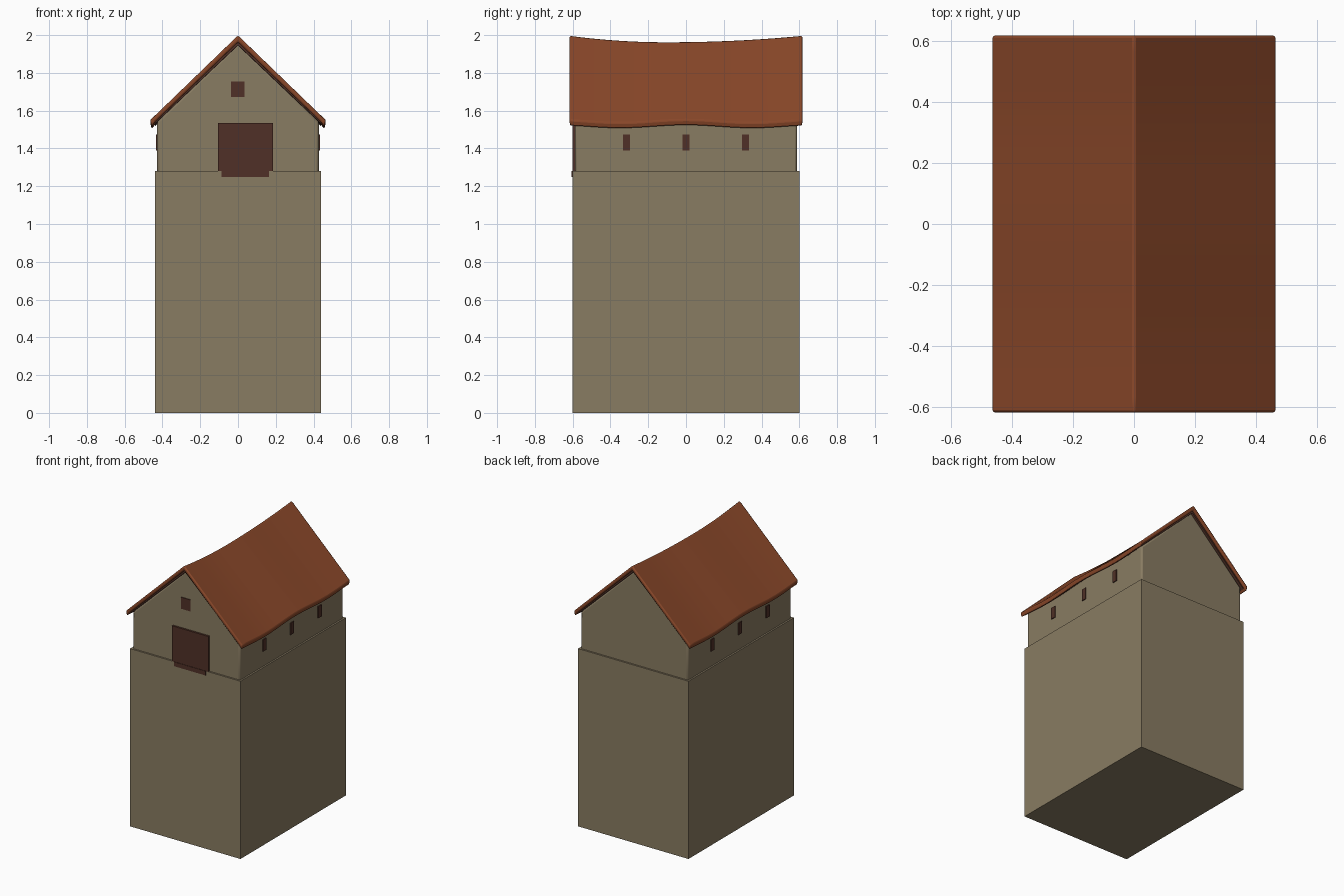
import bpy, bmesh, math

if "Cube" in bpy.data.objects:
    bpy.data.objects.remove(bpy.data.objects["Cube"])


def material(name, rgb):
    m = bpy.data.materials.new(name)
    m.diffuse_color = (*rgb, 1)
    m.use_nodes = True
    m.node_tree.nodes["Principled BSDF"].inputs["Base Color"].default_value = m.diffuse_color
    return m


PLASTER = material("tan plaster", (0.25, 0.2, 0.122))
TILE = material("rust roof", (0.25, 0.063, 0.022))
WOOD = material("dark brown wood", (0.08, 0.03, 0.02))


def finish(bm, name, mat, bevel=0, segments=2):
    bmesh.ops.recalc_face_normals(bm, faces=bm.faces)
    me = bpy.data.meshes.new(name)
    bm.to_mesh(me)
    bm.free()
    me.materials.append(mat)
    ob = bpy.data.objects.new(name, me)
    bpy.context.collection.objects.link(ob)
    if bevel:
        b = ob.modifiers.new("soft edges", 'BEVEL')
        b.width, b.segments = bevel, segments
        b.limit_method, b.angle_limit = 'ANGLE', math.radians(35)
    bpy.ops.object.select_all(action='DESELECT')
    ob.select_set(True)
    bpy.context.view_layer.objects.active = ob
    bpy.ops.object.shade_smooth_by_angle(angle=math.radians(30))
    return ob


def box(name, mat, x0, x1, y0, y1, z0, z1):
    bm = bmesh.new()
    bmesh.ops.create_cube(bm, size=1)
    for v in bm.verts:
        v.co = ((x0 + x1) / 2 + v.co.x * (x1 - x0),
                (y0 + y1) / 2 + v.co.y * (y1 - y0),
                (z0 + z1) / 2 + v.co.z * (z1 - z0))
    return finish(bm, name, mat)


def ridge(y):
    t = (y + 0.1) / (0.515 if y < -0.1 else 0.715)
    return 1.965 + 0.034 * t * t


def eave(y):
    return 1.518 + 0.008 * math.cos(9 * y)


def loft(name, mat, profile, half_length, bevel, n=24):
    """Sweep a closed x-z profile along y, following the sagging roof lines."""
    bm = bmesh.new()
    rings = []
    for i in range(n + 1):
        y = half_length * (2 * i / n - 1)
        rings.append([bm.verts.new((x, y, z)) for x, z in profile(ridge(y), eave(y))])
    for a, b in zip(rings, rings[1:]):
        for j in range(len(a)):
            k = (j + 1) % len(a)
            bm.faces.new((a[j], a[k], b[k], b[j]))
    bm.faces.new(rings[0])
    bm.faces.new(rings[-1])
    return finish(bm, name, mat, bevel)


def wall_profile(r, e):
    return [(-0.428, 1.26), (0.428, 1.26), (0.428, e + 0.02), (0, r - 0.04), (-0.428, e + 0.02)]


def roof_profile(r, e):
    return [(0, r), (0.465, e + 0.026), (0.457, e - 0.006), (0.434, e + 0.022), (0, r - 0.034),
            (-0.434, e + 0.022), (-0.457, e - 0.006), (-0.465, e + 0.026)]


def liner_profile(r, e):
    return [(0, r - 0.02), (0.44, e + 0.028), (0.44, e + 0.008), (0, r - 0.05),
            (-0.44, e + 0.008), (-0.44, e + 0.028)]


# Tall foundation block and the gabled storey on it
box("foundation_block", PLASTER, -0.44, 0.44, -0.6, 0.6, 0, 1.28)
loft("gabled_walls", PLASTER, wall_profile, 0.588, 0.012)

# Sagging roof with dark boards beneath
loft("roof", TILE, roof_profile, 0.616, 0.008)
loft("roof_underboards", WOOD, liner_profile, 0.601, 0)

# Front door with its sill, and attic window
box("door", WOOD, -0.105, 0.185, -0.602, -0.58, 1.28, 1.535)
box("door_sill", WOOD, -0.088, 0.165, -0.605, -0.58, 1.25, 1.281)
box("attic_window", WOOD, -0.038, 0.035, -0.593, -0.58, 1.672, 1.755)

# Slit windows on both long sides
for side, s in (("right", 1), ("left", -1)):
    for i, y in enumerate((-0.315, 0, 0.315)):
        xs = sorted((s * 0.42, s * 0.434))
        box(f"{side}_window_{i + 1}", WOOD, *xs, y - 0.019, y + 0.019, 1.39, 1.475)
